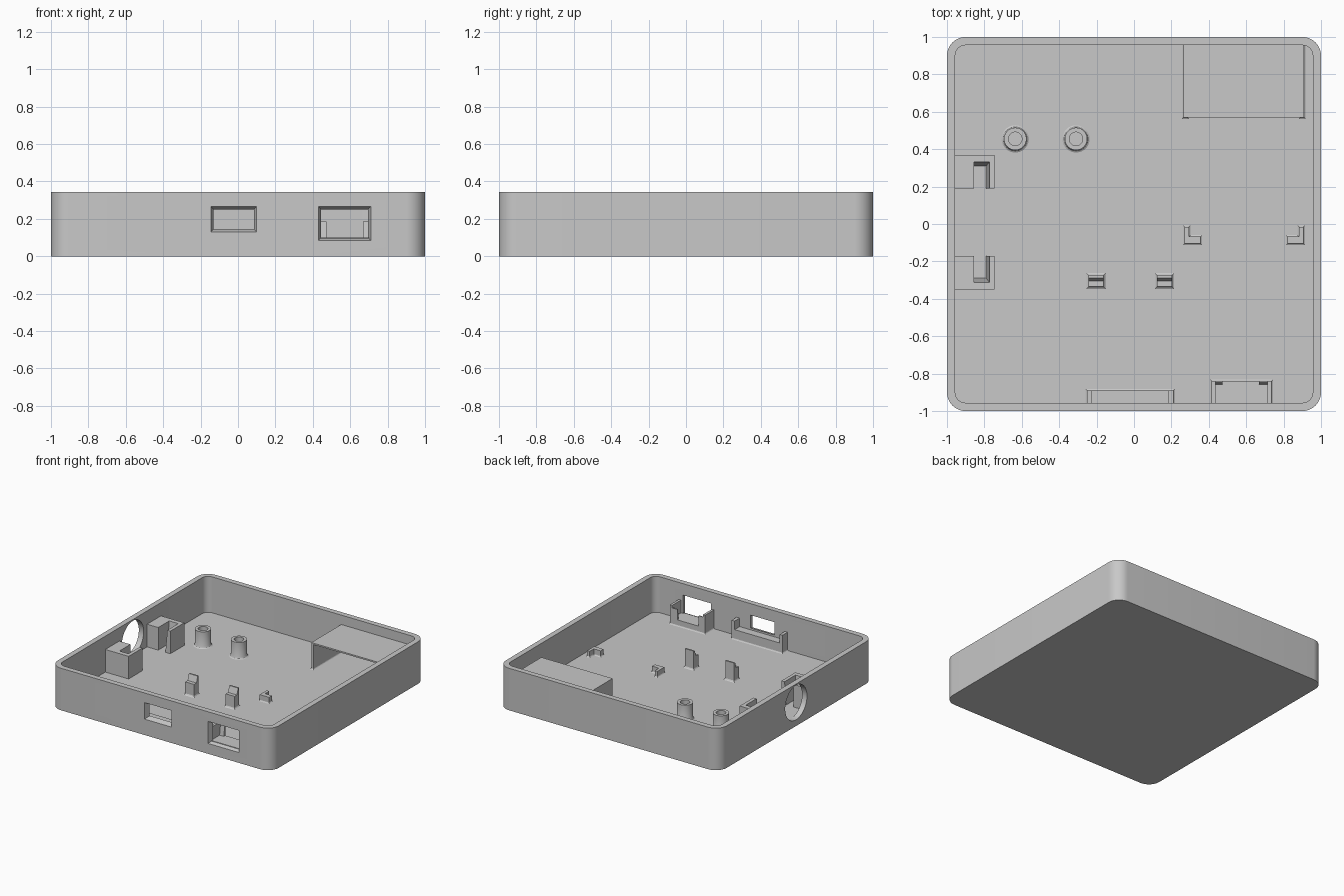
import bpy, bmesh, math
from mathutils import Vector

if "Cube" in bpy.data.objects:
    bpy.data.objects.remove(bpy.data.objects["Cube"], do_unlink=True)

FLOOR, RIM, INNER = 0.05, 0.344, 0.956

grey = bpy.data.materials.new("plain grey")
grey.use_nodes = True
grey.diffuse_color = (0.58, 0.58, 0.58, 1)
grey.node_tree.nodes["Principled BSDF"].inputs["Base Color"].default_value = (0.58, 0.58, 0.58, 1)


def loft(name, *loops):
    """Solid skinned through matching closed loops, capped at both ends."""
    bm = bmesh.new()
    rings = [[bm.verts.new(p) for p in loop] for loop in loops]
    n = len(rings[0])
    for a, b in zip(rings, rings[1:]):
        for i in range(n):
            j = (i + 1) % n
            bm.faces.new((a[i], a[j], b[j], b[i]))
    bm.faces.new(rings[0][::-1])
    bm.faces.new(rings[-1])
    bmesh.ops.recalc_face_normals(bm, faces=bm.faces)
    mesh = bpy.data.meshes.new(name)
    bm.to_mesh(mesh)
    bm.free()
    mesh.materials.append(grey)
    obj = bpy.data.objects.new(name, mesh)
    bpy.context.collection.objects.link(obj)
    return obj


def rect(x0, x1, y0, y1, z, grow=0):
    return [Vector(p) for p in ((x0 - grow, y0 - grow, z), (x1 + grow, y0 - grow, z),
                                (x1 + grow, y1 + grow, z), (x0 - grow, y1 + grow, z))]


def ring(x, y, r, z, n=40):
    return [Vector((x + r * math.cos(i * math.tau / n), y + r * math.sin(i * math.tau / n), z))
            for i in range(n)]


def rounded(half, r, z, steps=10):
    pts = []
    for q, (sx, sy) in enumerate(((1, 1), (-1, 1), (-1, -1), (1, -1))):
        for s in range(steps + 1):
            a = (q + s / steps) * math.pi / 2
            pts.append(Vector((sx * (half - r) + r * math.cos(a),
                               sy * (half - r) + r * math.sin(a), z)))
    return pts


def block(name, x0, x1, y0, y1, top, flare=0.0, base=FLOOR - 0.01):
    """Box standing on the floor, with an optional flared foot."""
    if not flare:
        return loft(name, rect(x0, x1, y0, y1, base), rect(x0, x1, y0, y1, top))
    return loft(name, rect(x0, x1, y0, y1, base, flare), rect(x0, x1, y0, y1, FLOOR, flare),
                rect(x0, x1, y0, y1, FLOOR + flare * 0.4, flare * 0.35),
                rect(x0, x1, y0, y1, FLOOR + flare, 0), rect(x0, x1, y0, y1, top))


def cut(obj, *cutters):
    bpy.context.view_layer.objects.active = obj
    for c in cutters:
        c.hide_render = True
        mod = obj.modifiers.new("cut", 'BOOLEAN')
        mod.operation, mod.solver, mod.object = 'DIFFERENCE', 'EXACT', c
        bpy.ops.object.modifier_apply(modifier=mod.name)
        bpy.data.objects.remove(c, do_unlink=True)


def smooth(obj):
    bpy.ops.object.select_all(action='DESELECT')
    obj.select_set(True)
    bpy.context.view_layer.objects.active = obj
    bpy.ops.object.shade_smooth_by_angle(angle=math.radians(30))


def window(name, x0, x1, z0, z1, inset=0.015):
    """Tapered opening through the front wall, wider outside."""
    def section(y, g):
        return [Vector((p.x, y, p.y)) for p in rect(x0, x1, z0, z1, 0, g)]
    return loft(name, section(-1.02, 0), section(-1.0, 0),
                section(-INNER, -inset), section(-INNER + 0.01, -inset))


# Open tray with two front windows and a round side port
tray = loft("tray", rounded(1, 0.1, 0), rounded(1, 0.1, RIM))
port = [[Vector((x, p.x, p.y)) for p in ring(0.005, 0.192, 0.141, 0, 48)] for x in (-1.05, -0.9)]
cut(tray,
    loft("cavity", rounded(INNER, 0.055, FLOOR), rounded(INNER, 0.055, RIM + 0.1)),
    window("small_window", -0.145, 0.10, 0.13, 0.265),
    window("large_window", 0.43, 0.71, 0.085, 0.265),
    loft("port", *port))
smooth(tray)

# Screw posts with flared feet and blind holes
for side, x in (("right", -0.635), ("left", -0.31)):
    post = loft("screw_post_" + side, ring(x, 0.455, 0.073, FLOOR - 0.01), ring(x, 0.455, 0.073, FLOOR),
                ring(x, 0.455, 0.065, FLOOR + 0.005), ring(x, 0.455, 0.06, FLOOR + 0.015),
                ring(x, 0.455, 0.06, 0.185))
    cut(post, loft("screw_hole", ring(x, 0.455, 0.036, FLOOR + 0.01), ring(x, 0.455, 0.036, 0.25)))
    smooth(post)

# Slotted holders on both sides of the round port, slots facing each other
for label, s in (("back", 1), ("front", -1)):
    def span(a, b):
        return sorted((0.01 + s * a, 0.01 + s * b))
    holder = block("port_holder_" + label, -0.97, -0.745, *span(0.18, 0.36), 0.235)
    cut(holder, loft("slot", rect(-0.855, -0.79, *span(0.1, 0.3), FLOOR),
                     rect(-0.855, -0.773, *span(0.1, 0.322), 0.235),
                     rect(-0.855, -0.773, *span(0.1, 0.322), 0.3)))

# Covered bay in the back corner, open towards the front
block("bay_wall_right", 0.265, 0.285, 0.57, 0.97, 0.265, 0.008)
block("bay_wall_left", 0.89, 0.91, 0.57, 0.97, 0.265, 0.008)
block("bay_cover", 0.265, 0.91, 0.57, 0.97, 0.267, base=0.255)

# Low corner stops facing the bay
for label, s, top in (("right", 1, 0.10), ("left", -1, 0.10)):
    def across(a, b):
        return sorted((0.5875 + s * (a - 0.5875), 0.5875 + s * (b - 0.5875)))
    block("corner_stop_side_" + label, *across(0.27, 0.293), -0.105, -0.015, top, 0.008)
    block("corner_stop_front_" + label, *across(0.27, 0.355), -0.105, -0.068, top, 0.008)

# Hooked board clips
for label, x in (("right", -0.203), ("left", 0.163)):
    block("clip_foot_" + label, x - 0.04, x + 0.04, -0.335, -0.275, 0.155, 0.012)
    loft("clip_hook_" + label, rect(x - 0.04, x + 0.04, -0.306, -0.275, 0.15),
         rect(x - 0.04, x + 0.04, -0.288, -0.275, 0.205))

# Ledge behind the small window with raised ends
block("small_ledge", -0.25, 0.21, -0.97, -0.89, 0.13, 0.008)
block("small_ledge_end_right", -0.25, -0.225, -0.97, -0.89, 0.20)
block("small_ledge_end_left", 0.183, 0.21, -0.97, -0.89, 0.20)

# Cradle behind the large window with side walls and corner ears
block("large_ledge", 0.415, 0.735, -0.97, -0.84, 0.10, 0.008)
for label, x0, x1, e0, e1 in (("right", 0.415, 0.435, 0.43, 0.473),
                              ("left", 0.715, 0.735, 0.667, 0.72)):
    block("cradle_wall_" + label, x0, x1, -0.97, -0.84, 0.205)
    loft("cradle_ear_" + label, rect(e0, e1, -0.86, -0.84, 0.09), rect(e0, e1, -0.848, -0.84, 0.185))
